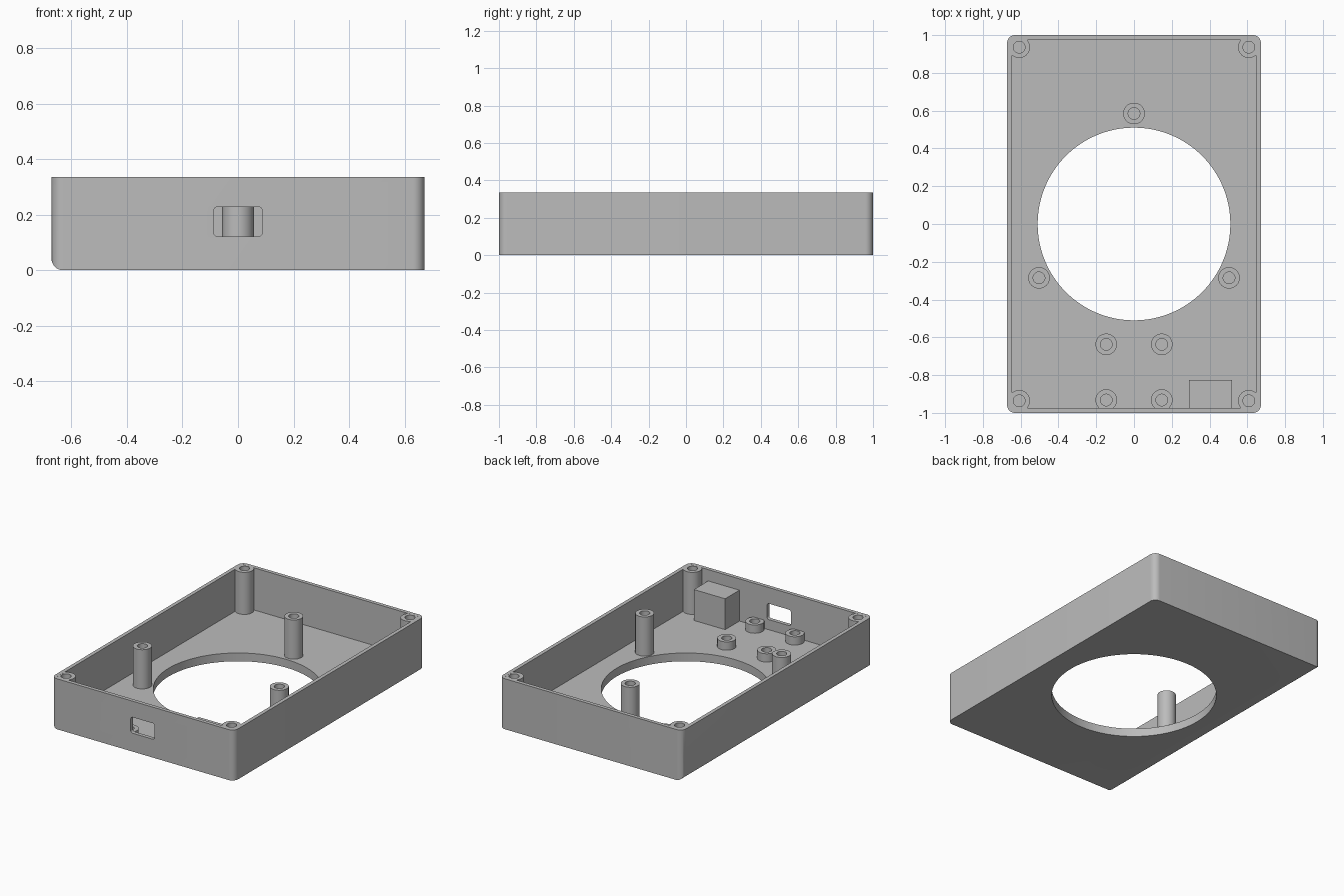
import bpy, bmesh
from mathutils import Matrix

W, L, H = 1.344, 2.0, 0.335     # outer size
WALL, FLOOR = 0.025, 0.055

cube = bpy.data.objects.get("Cube")
if cube:
    bpy.data.objects.remove(cube, do_unlink=True)

gray = bpy.data.materials.new("plain gray")
gray.use_nodes = True
gray.diffuse_color = (0.5, 0.5, 0.5, 1)
gray.node_tree.nodes["Principled BSDF"].inputs["Base Color"].default_value = (0.5, 0.5, 0.5, 1)


def add_object(name, bm):
    bmesh.ops.recalc_face_normals(bm, faces=bm.faces)
    mesh = bpy.data.meshes.new(name)
    bm.to_mesh(mesh)
    bm.free()
    mesh.materials.append(gray)
    obj = bpy.data.objects.new(name, mesh)
    bpy.context.collection.objects.link(obj)
    return obj


def box(name, lo, hi, radius=0, rounded=None):
    """Box between two corners; edges picked by the rule get a round bevel."""
    bm = bmesh.new()
    size = [b - a for a, b in zip(lo, hi)]
    mid = [(a + b) / 2 for a, b in zip(lo, hi)]
    bmesh.ops.create_cube(bm, size=1, matrix=Matrix.Translation(mid) @ Matrix.Diagonal((*size, 1)))
    if rounded:
        edges = [e for e in bm.edges if rounded(*e.verts)]
        bmesh.ops.bevel(bm, geom=edges, offset=radius, segments=8, profile=0.5, affect='EDGES')
    return add_object(name, bm)


def cylinder(name, x, y, z0, z1, radius, sides):
    bm = bmesh.new()
    bmesh.ops.create_cone(bm, cap_ends=True, segments=sides, radius1=radius, radius2=radius,
                          depth=z1 - z0, matrix=Matrix.Translation((x, y, (z0 + z1) / 2)))
    return add_object(name, bm)


def smooth(obj):
    bpy.ops.object.select_all(action='DESELECT')
    obj.select_set(True)
    bpy.context.view_layer.objects.active = obj
    bpy.ops.object.shade_smooth_by_angle()


def cut(obj, cutters):
    bpy.context.view_layer.objects.active = obj
    for cutter in cutters:
        mod = obj.modifiers.new("cut", 'BOOLEAN')
        mod.operation, mod.solver, mod.object = 'DIFFERENCE', 'EXACT', cutter
        bpy.ops.object.modifier_apply(modifier=mod.name)
        bpy.data.objects.remove(cutter, do_unlink=True)
    smooth(obj)


def tray_edge(a, b):
    upright = abs(a.co.z - b.co.z) > 0.1
    low_right = max(a.co.x, b.co.x) < 0 and max(a.co.z, b.co.z) < 0.1
    return upright or low_right


# Open tray with a round opening in the floor and a port slot in the front wall
tray = box("tray", (-W / 2, -L / 2, 0), (W / 2, L / 2, H), 0.042, tray_edge)
cut(tray, [
    box("cavity_cutter", (WALL - W / 2, WALL - L / 2, FLOOR), (W / 2 - WALL, L / 2 - WALL, 1)),
    cylinder("opening_cutter", 0, 0, -0.1, 0.2, 0.51, 128),
    box("slot_cutter", (-0.088, -1.1, 0.122), (0.088, -0.9, 0.228), 0.015,
        lambda a, b: abs(a.co.y - b.co.y) > 0.1),
])


def post(name, x, y, top):
    """Tubular screw post standing on the floor."""
    bm = bmesh.new()
    sides = 40
    rings = []
    for radius, z in ((0.057, FLOOR - 0.01), (0.057, top), (0.031, top), (0.031, FLOOR + 0.002)):
        rings.append(bmesh.ops.create_circle(
            bm, segments=sides, radius=radius, matrix=Matrix.Translation((x, y, z)))["verts"])
    for lower, upper in zip(rings, rings[1:]):
        for i in range(sides):
            j = (i + 1) % sides
            bm.faces.new((lower[i], lower[j], upper[j], upper[i]))
    bm.faces.new(rings[0])
    bm.faces.new(rings[-1])
    smooth(add_object(name, bm))


# Mirrored posts
for side, sx in (("left", 1), ("right", -1)):
    for end, sy in (("front", -1), ("back", 1)):
        post(f"{end}_{side}_corner_post", sx * 0.608, sy * 0.936, H - 0.0005)
    post(f"{side}_tall_post", sx * 0.503, -0.285, 0.315)
    post(f"{side}_inner_standoff", sx * 0.147, -0.637, 0.11)
    post(f"{side}_front_standoff", sx * 0.147, -0.932, 0.11)
post("back_tall_post", 0, 0.585, 0.315)

# Solid block against the front wall
box("support_block", (0.29, WALL - L / 2 - 0.005, FLOOR - 0.01), (0.52, -0.825, 0.26))
